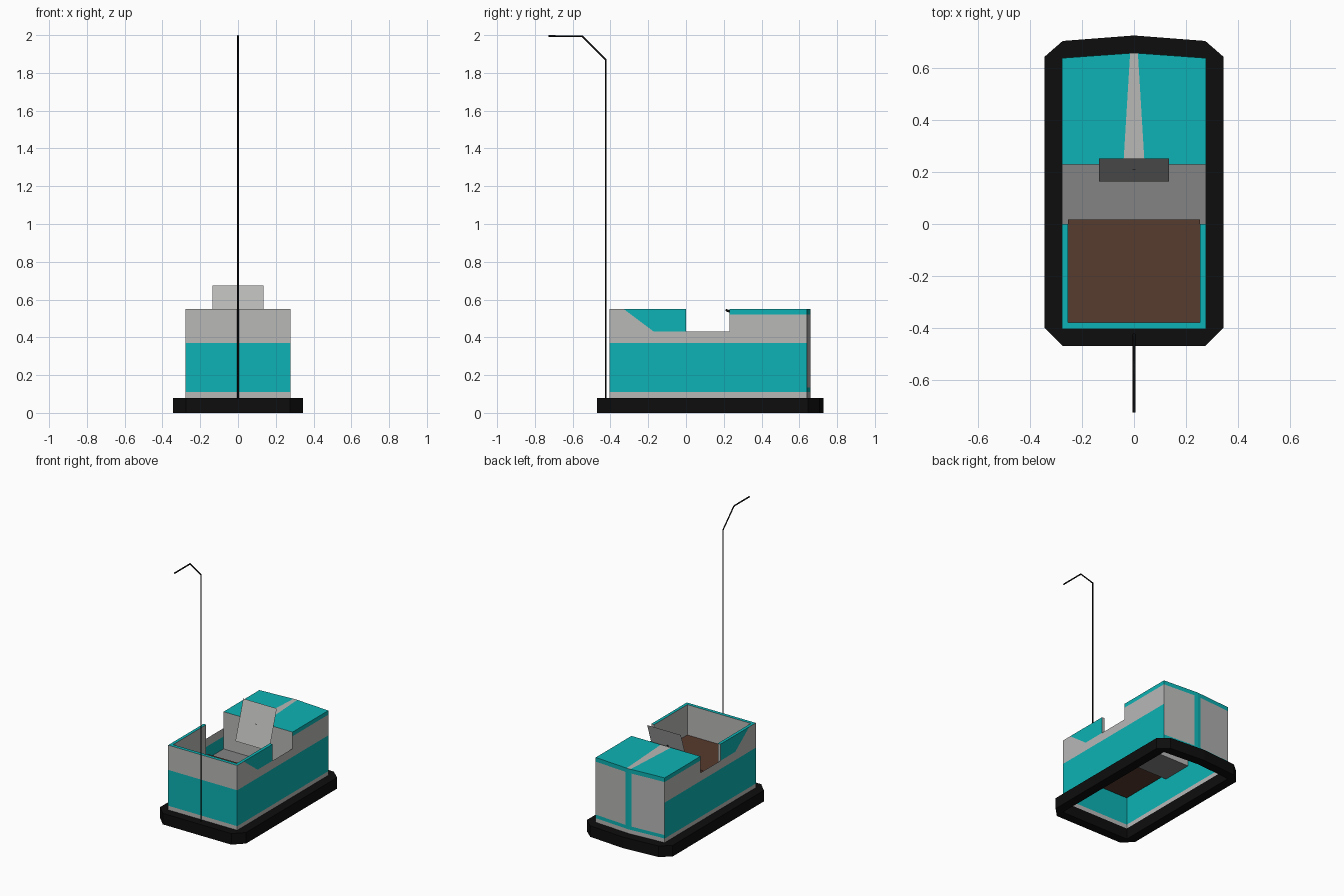
import bpy, bmesh
from mathutils import Vector

cube = bpy.data.objects.get("Cube")
if cube:
    bpy.data.objects.remove(cube, do_unlink=True)


def material(name, rgb):
    m = bpy.data.materials.new(name)
    m.use_nodes = True
    m.diffuse_color = (*rgb, 1)
    m.node_tree.nodes["Principled BSDF"].inputs["Base Color"].default_value = (*rgb, 1)
    return m


TEAL = material("teal paint", (0.004, 0.45, 0.46))
GREY = material("light grey paint", (0.48, 0.48, 0.475))
FLOOR = material("floor grey", (0.23, 0.23, 0.23))
BROWN = material("brown seat", (0.095, 0.043, 0.027))
BLACK = material("black rubber", (0.004, 0.004, 0.004))


def panels(name, items, hint):
    """Flat panels: items are (material, points), all turned towards hint."""
    bm = bmesh.new()
    mats = []
    for mat, pts in items:
        if mat not in mats:
            mats.append(mat)
        face = bm.faces.new([bm.verts.new(p) for p in pts])
        face.material_index = mats.index(mat)
        face.normal_update()
        if face.normal.dot(Vector(hint)) < 0:
            face.normal_flip()
    return finish(name, bm, mats)


def finish(name, bm, mats):
    me = bpy.data.meshes.new(name)
    bm.to_mesh(me)
    bm.free()
    for m in mats:
        me.materials.append(m)
    ob = bpy.data.objects.new(name, me)
    bpy.context.collection.objects.link(ob)
    return ob


def box(name, lo, hi, mat):
    bm = bmesh.new()
    bmesh.ops.create_cube(bm, size=1)
    for v in bm.verts:
        v.co = [l + (c + 0.5) * (h - l) for c, l, h in zip(v.co, lo, hi)]
    return finish(name, bm, [mat])


def rod(name, pts, radius, mat):
    cu = bpy.data.curves.new(name, "CURVE")
    cu.dimensions = "3D"
    cu.bevel_depth = radius
    cu.bevel_resolution = 1
    cu.use_fill_caps = True
    sp = cu.splines.new("POLY")
    sp.points.add(len(pts) - 1)
    for p, co in zip(sp.points, pts):
        p.co = (*co, 1)
    cu.materials.append(mat)
    ob = bpy.data.objects.new(name, cu)
    bpy.context.collection.objects.link(ob)


def rect(a0, a1, b0, b1):
    return [(a0, b0), (a1, b0), (a1, b1), (a0, b1)]


# Main dimensions
W, REAR, FRONT, TIP = 0.277, -0.405, 0.64, 0.66
DASH, TOP, SILL = 0.23, 0.55, 0.43
BASE, SKIRT, BAND, LIP = 0.08, 0.11, 0.37, 0.52
SEAT, FLOOR_Z = 0.33, 0.28

# Bumper ring around the body
half_out = [(0.275, -0.47), (0.345, -0.40), (0.345, 0.645), (0.275, 0.706), (0, 0.727)]
half_in = [(W, REAR), (W, REAR), (W, FRONT), (W, FRONT), (0, TIP)]


def loop(half):
    return half + [(-x, y) for x, y in reversed(half[:-1])]


bm = bmesh.new()
rings = [[bm.verts.new((x, y, z)) for x, y in loop(h)]
         for h, z in ((half_out, 0), (half_out, BASE), (half_in, BASE), (half_in, 0))]
n = len(rings[0])
for r in range(4):
    a, b = rings[r], rings[(r + 1) % 4]
    for i in range(n):
        j = (i + 1) % n
        bm.faces.new((a[i], a[j], b[j], b[i]))
bmesh.ops.remove_doubles(bm, verts=bm.verts, dist=0.0001)
bmesh.ops.recalc_face_normals(bm, faces=bm.faces)
finish("bumper_ring", bm, [BLACK])

# Side walls with bands and the slanted panel behind the cockpit opening
side = [
    (GREY, rect(REAR, FRONT, BASE, SKIRT)),
    (TEAL, rect(REAR, FRONT, SKIRT, BAND)),
    (GREY, rect(REAR, FRONT, BAND, SILL)),
    (GREY, [(REAR, SILL), (-0.17, SILL), (-0.33, TOP), (REAR, TOP)]),
    (TEAL, [(-0.17, SILL), (0, SILL), (0, TOP), (-0.33, TOP)]),
    (GREY, rect(DASH, FRONT, SILL, LIP)),
    (TEAL, rect(DASH, FRONT, LIP, TOP)),
]
for label, s in (("left", 1), ("right", -1)):
    panels(label + "_side_wall",
           [(m, [(s * W, y, z) for y, z in pts]) for m, pts in side], (s, 0, 0))

# End wall beside the pole
panels("pole_end_wall",
       [(m, [(x, REAR, z) for x, z in rect(-W, W, z0, z1)])
        for m, z0, z1 in ((GREY, BASE, SKIRT), (TEAL, SKIRT, BAND), (GREY, BAND, TOP))],
       (0, -1, 0))


# Pointed nose with centre strip
def nose_y(x):
    return TIP - (TIP - FRONT) * abs(x) / W


STRIP, SILL_TOP = 0.025, 0.135
nose = []
for s in (1, -1):
    for m, x0, x1, z0, z1 in ((GREY, 0, W, BASE, SKIRT), (TEAL, 0, W, SKIRT, SILL_TOP),
                              (TEAL, 0, STRIP, SILL_TOP, LIP), (GREY, STRIP, W, SILL_TOP, LIP),
                              (TEAL, 0, W, LIP, TOP)):
        nose.append((m, [(s * x, nose_y(x), z) for x, z in rect(x0, x1, z0, z1)]))
panels("nose_wall", nose, (0, 1, 0))

# Hood with tapered stripe
a, b = 0.041, 0.015
hood = [(GREY, [(-a, DASH, TOP), (a, DASH, TOP), (b, nose_y(b), TOP),
                (0, TIP, TOP), (-b, nose_y(b), TOP)])]
for s in (1, -1):
    hood.append((TEAL, [(s * a, DASH, TOP), (s * W, DASH, TOP),
                        (s * W, FRONT, TOP), (s * b, nose_y(b), TOP)]))
panels("hood", hood, (0, 0, 1))

# Dashboard and cockpit floor
panels("dashboard", [(GREY, [(x, DASH, z) for x, z in rect(-W, W, FLOOR_Z, TOP)])], (0, -1, 0))
panels("cockpit_floor", [(FLOOR, [(x, y, FLOOR_Z) for x, y in rect(-W, W, 0, DASH)])], (0, 0, 1))

# Seat and the padded lining around it
IN, BACK = 0.255, -0.38
box("seat", (-IN, BACK, FLOOR_Z + 0.015), (IN, 0.018, SEAT), BROWN)
panels("lining_back", [(GREY, [(x, BACK, z) for x, z in rect(-IN, IN, SEAT, TOP)])], (0, 1, 0))
rim = [(TEAL, [(x, y, TOP) for x, y in rect(-W, W, REAR, BACK)])]
for label, s in (("left", 1), ("right", -1)):
    panels(label + "_lining",
           [(GREY, [(s * IN, y, z) for y, z in rect(BACK, 0, SEAT, TOP)])], (-s, 0, 0))
    panels(label + "_lining_end",
           [(GREY, [(s * x, 0, z) for x, z in rect(IN, W, SEAT, TOP)])], (0, 1, 0))
    rim.append((TEAL, [(s * x, y, TOP) for x, y in rect(IN, W, BACK, 0)]))
panels("cockpit_rim", rim, (0, 0, 1))

# Steering panel on its short column
P = 0.135
panels("steering_panel",
       [(GREY, [(-P, 0.163, 0.40), (P, 0.163, 0.40), (P, 0.252, 0.675), (-P, 0.252, 0.675)])],
       (0, -1, 0.3))
rod("steering_column", [(0, 0.21, 0.545), (0, 0.24, 0.533)], 0.007, BLACK)

# Power pole with bent tip
rod("power_pole", [(0, -0.425, 0.06), (0, -0.425, 1.87), (0, -0.55, 1.995), (0, -0.727, 1.995)],
    0.005, BLACK)
